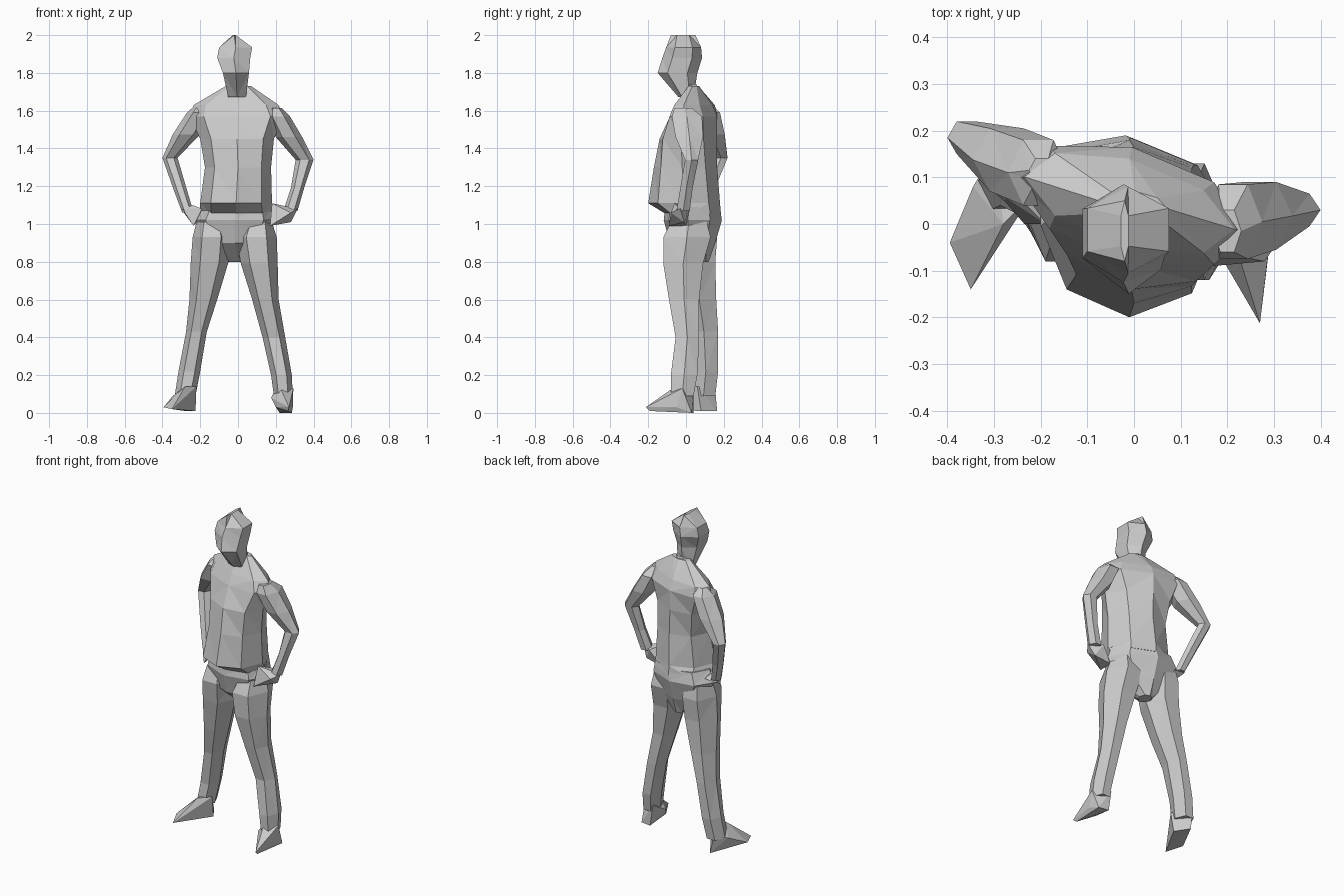
import bpy, bmesh, math


def finish(name, bm):
    bmesh.ops.triangulate(bm, faces=bm.faces[:])
    bmesh.ops.recalc_face_normals(bm, faces=bm.faces[:])
    mesh = bpy.data.meshes.new(name)
    bm.to_mesh(mesh)
    bm.free()
    bpy.context.collection.objects.link(bpy.data.objects.new(name, mesh))


def loft(name, rings, sides=6, phase=0.0):
    """Skin level rings (x min, x max, y min, y max, z, optional shear that turns the body)."""
    bm = bmesh.new()
    angles = [phase + 2 * math.pi * i / sides for i in range(sides)]
    wide = max(math.cos(a) for a in angles)
    deep = max(math.sin(a) for a in angles)
    loops = []
    for x0, x1, y0, y1, z, *shear in rings:
        loop = []
        for a in angles:
            dx = (x1 - x0) / 2 * math.cos(a) / wide
            dy = (y1 - y0) / 2 * math.sin(a) / deep + sum(shear) * dx
            loop.append(bm.verts.new(((x0 + x1) / 2 + dx, (y0 + y1) / 2 + dy, z)))
        loops.append(loop)
    for a, b in zip(loops, loops[1:]):
        for i in range(sides):
            j = (i + 1) % sides
            bm.faces.new((a[i], a[j], b[j], b[i]))
    bm.faces.new(loops[0][::-1])
    bm.faces.new(loops[-1])
    finish(name, bm)


def hull(name, points):
    bm = bmesh.new()
    for p in points:
        bm.verts.new(p)
    bmesh.ops.convex_hull(bm, input=bm.verts[:])
    loose = [v for v in bm.verts if not v.link_faces]
    bmesh.ops.delete(bm, geom=loose, context='VERTS')
    finish(name, bm)


# head and neck
loft("head", [(-.052, .042, -.04, .04, 1.672), (-.08, .058, -.15, .06, 1.80),
              (-.11, .065, -.125, .085, 1.88), (-.10, .075, -.105, .08, 1.935),
              (-.028, -.012, -.08, .05, 2.0)], 6, math.pi / 6)
loft("neck", [(-.05, .05, .0, .08, 1.68), (-.04, .045, -.005, .055, 1.74)])

# jacket with overhanging front hem, shoulders turned
loft("jacket", [(-.20, .185, -.11, .185, 1.055, -.1), (-.20, .18, -.20, .18, 1.11, -.03),
                (-.175, .175, -.17, .165, 1.30, -.1), (-.20, .19, -.14, .165, 1.45, -.2),
                (-.255, .245, -.085, .165, 1.57, -.22), (-.235, .215, -.05, .14, 1.63, -.25),
                (-.065, .07, .01, .07, 1.73, -.1)], 8)

# pelvis
loft("pelvis", [(-.055, .02, .03, .12, .80), (-.175, .14, -.085, .155, .90, -.12),
                (-.235, .20, -.118, .19, 1.02, -.12), (-.20, .18, -.11, .18, 1.09, -.1)], 8)

# legs
loft("right_leg", [(-.335, -.225, .03, .155, .09), (-.315, -.20, .04, .17, .22),
                   (-.275, -.165, .02, .17, .43), (-.257, -.11, -.02, .16, .60),
                   (-.25, -.05, -.06, .155, .80), (-.24, -.04, -.08, .165, .93),
                   (-.22, -.06, -.05, .15, 1.01)])
loft("left_leg", [(.19, .29, -.08, .04, .09), (.175, .285, -.08, .06, .20),
                  (.13, .25, -.055, .07, .40), (.075, .215, -.09, .07, .60),
                  (.015, .21, -.12, .09, .79), (-.01, .205, -.12, .13, .93),
                  (.03, .18, -.08, .11, 1.01)])

# feet
hull("right_foot", [(-.225, .08, .01), (-.28, .165, .01), (-.30, .155, .12),
                    (-.345, .08, .09), (-.22, .06, .14), (-.35, -.14, .02),
                    (-.395, -.04, .03), (-.28, .0, .14)])
hull("left_foot", [(.22, .04, 0), (.285, .03, 0), (.293, -.02, .13), (.175, -.05, .08),
                   (.2, .04, .13), (.2, -.09, .03), (.27, -.213, .03), (.265, -.19, .01),
                   (.29, -.05, .03), (.23, -.085, .12)])

# arms bent with hands on the hips, tops sunk into the shoulders
loft("right_arm", [(-.295, -.235, .05, .11, 1.06), (-.34, -.27, .09, .15, 1.18),
                   (-.40, -.32, .15, .22, 1.35), (-.345, -.20, .07, .205, 1.475),
                   (-.27, -.14, .04, .18, 1.59), (-.225, -.17, .09, .14, 1.63)])
loft("left_arm", [(.24, .315, -.05, .02, 1.07), (.28, .35, -.03, .035, 1.19),
                  (.305, .40, -.005, .065, 1.34), (.20, .34, -.055, .09, 1.46),
                  (.15, .275, -.075, .085, 1.57), (.17, .23, -.06, .03, 1.615)])

# hands
hull("right_hand", [(-.295, .07, 1.08), (-.28, .11, 1.05), (-.24, .05, 1.10),
                    (-.235, .0, .99), (-.19, .0, 1.08), (-.20, .10, 1.05)])
hull("left_hand", [(.315, -.03, 1.08), (.28, -.01, 1.01), (.28, -.08, 1.06),
                   (.24, .02, 1.08), (.17, -.09, .99), (.17, .0, .99), (.18, -.06, 1.11)])
